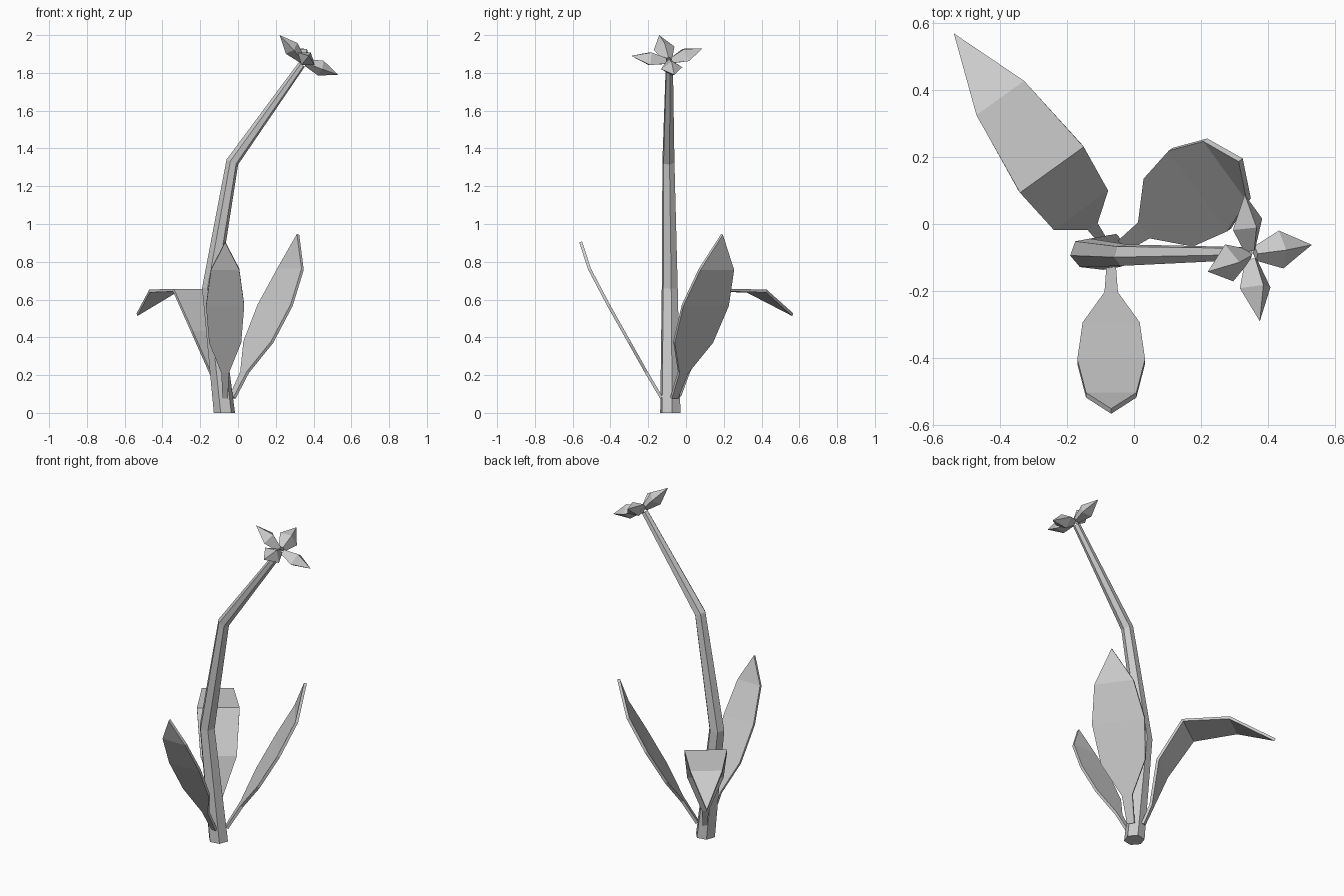
import bpy, bmesh
from math import radians, cos, sin, pi
from mathutils import Vector, Matrix

cube = bpy.data.objects.get("Cube")
if cube:
    bpy.data.objects.remove(cube, do_unlink=True)

# One plain colour for the whole plant
grey = bpy.data.materials.new("plain_grey")
grey.use_nodes = True
grey.diffuse_color = (0.6, 0.6, 0.6, 1)
grey.node_tree.nodes["Principled BSDF"].inputs["Base Color"].default_value = (0.6, 0.6, 0.6, 1)


def finish(name, bm):
    bmesh.ops.recalc_face_normals(bm, faces=bm.faces[:])
    mesh = bpy.data.meshes.new(name)
    bm.to_mesh(mesh)
    bm.free()
    mesh.materials.append(grey)
    obj = bpy.data.objects.new(name, mesh)
    bpy.context.collection.objects.link(obj)
    return obj


def bridge(bm, a, b):
    """Join two closed rings of equal size with quads."""
    n = len(a)
    for i in range(n):
        j = (i + 1) % n
        bm.faces.new((a[i], a[j], b[j], b[i]))


# Stem: bent six-sided tube, given as (centre, radius, tilt)
def make_stem():
    path = [((-0.072, -0.083, 0), 0.057, 0),
            ((-0.146, -0.086, 0.66), 0.045, 2),
            ((-0.03, -0.093, 1.328), 0.034, 24),
            ((0.338, -0.088, 1.845), 0.02, 36)]
    bm = bmesh.new()
    rings = []
    for centre, radius, tilt in path:
        turn = Matrix.Rotation(radians(tilt), 3, 'Y')
        ring = []
        for i in range(6):
            a = radians(10) + i * pi / 3
            ring.append(bm.verts.new(Vector(centre) + turn @ Vector((radius * cos(a), radius * sin(a), 0))))
        rings.append(ring)
    for a, b in zip(rings, rings[1:]):
        bridge(bm, a, b)
    bm.faces.new(rings[0])
    bm.faces.new(rings[-1])
    finish("stem", bm)


# Leaf: strip of (distance out, height, half width) ending in a point
def make_leaf(name, base, heading, rows, tip, widen=1.0):
    a = radians(heading)
    out, side = Vector((cos(a), sin(a), 0)), Vector((-sin(a), cos(a), 0))
    bm = bmesh.new()

    def point(dist, z, w):
        return bm.verts.new(Vector((base[0], base[1], z)) + out * dist + side * w)

    pairs = [(point(d, z, w * widen), point(d, z, -w * widen)) for d, z, w in rows]
    for (l0, r0), (l1, r1) in zip(pairs, pairs[1:]):
        bm.faces.new((l0, r0, r1, l1))
    bm.faces.new((*pairs[-1], point(*tip, 0)))
    leaf = finish(name, bm)
    solid = leaf.modifiers.new("thickness", 'SOLIDIFY')
    solid.thickness = 0.016
    solid.offset = 0


# Petal: pointed crystal shape growing from the flower centre
def make_petal(name, centre, tip, axis):
    reach = tip - centre
    along = reach.normalized()
    side = along.cross(axis).normalized()
    up = side.cross(along)
    bm = bmesh.new()

    def ring(t, w, h):
        c = centre + reach * t
        return [bm.verts.new(c + o) for o in (side * w, up * h, -side * w, -up * h)]

    root, belly = ring(0.08, 0.022, 0.02), ring(0.5, 0.057, 0.042)
    point = bm.verts.new(tip)
    bridge(bm, root, belly)
    bm.faces.new(root)
    for i in range(4):
        bm.faces.new((belly[i], belly[(i + 1) % 4], point))
    finish(name, bm)


make_stem()

upright = [(0, 0.08, 0.014), (0.08, 0.215, 0.02), (0.17, 0.375, 0.085),
           (0.28, 0.57, 0.101), (0.38, 0.76, 0.075)]
droopy = [(0, 0.09, 0.014), (0.047, 0.2, 0.018), (0.107, 0.43, 0.1),
          (0.252, 0.65, 0.117), (0.51, 0.645, 0.0875)]
make_leaf("front_leaf", (-0.068, -0.13), -90, upright, (0.428, 0.905))
make_leaf("left_leaf", (-0.03, -0.062), 36, upright, (0.43, 0.945), 1.47)
make_leaf("back_leaf", (-0.1, -0.04), 125.7, droopy, (0.745, 0.52))

# Flower: four petals around a tilted axis
heart = Vector((0.347, -0.09, 1.86))
axis = Vector((0.6, 0, 0.8))
tips = {"left_petal": (0.53, -0.062, 1.79), "front_petal": (0.375, -0.29, 1.89),
        "right_petal": (0.22, -0.142, 2.0), "back_petal": (0.33, 0.088, 1.93)}
for petal_name, tip in tips.items():
    make_petal(petal_name, heart, Vector(tip), axis)
